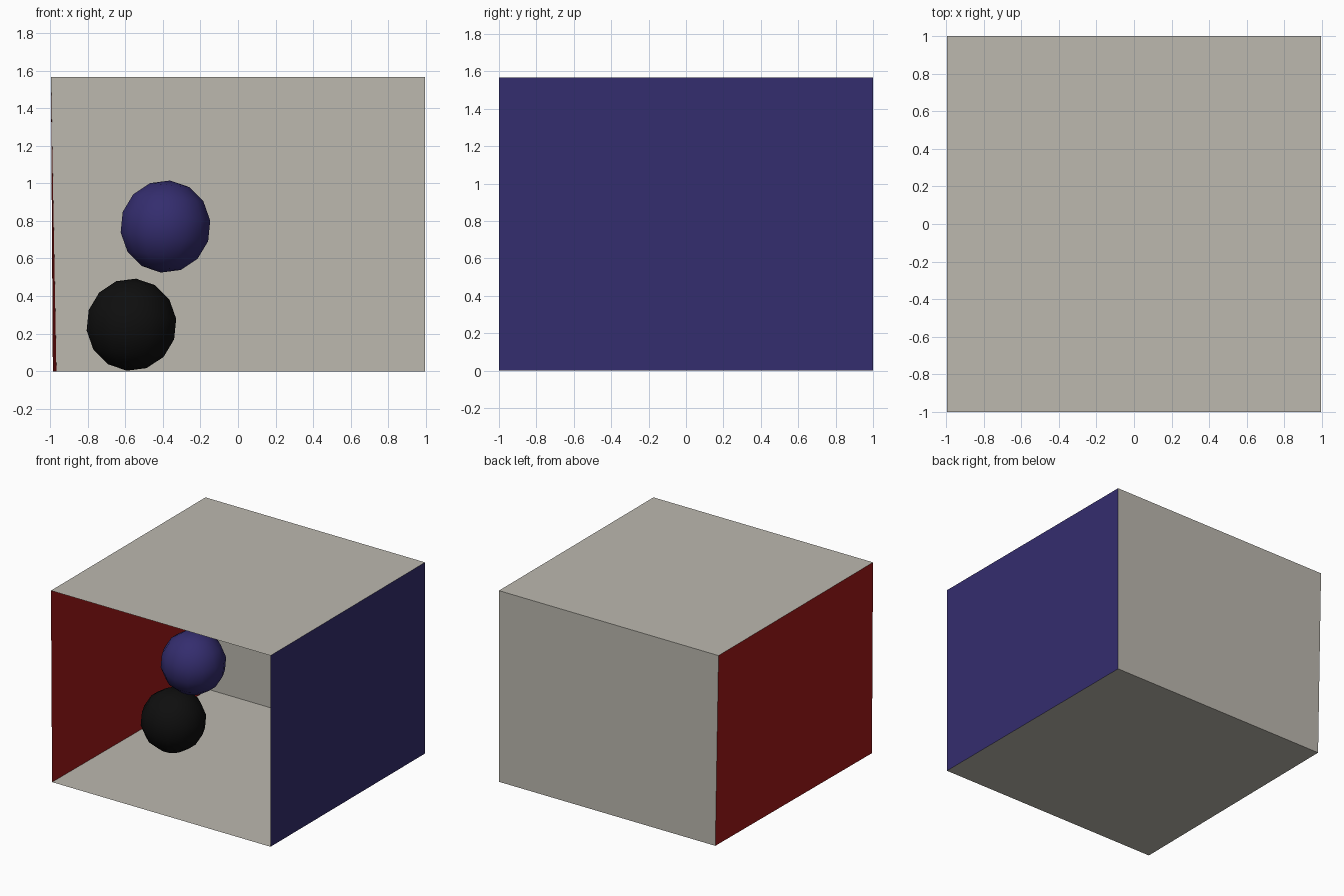
import bpy
import bmesh
from mathutils import Matrix

if "Cube" in bpy.data.objects:
    bpy.data.objects.remove(bpy.data.objects["Cube"])

# Room dimensions: the left wall leans slightly outwards towards the ceiling
R, T = 0.995, 1.566
FRONT, BACK = -1.0, 1.0
floor_fl, floor_bl = (-0.985, FRONT, 0), (-0.966, BACK, 0)
floor_fr, floor_br = (R, FRONT, 0), (R, BACK, 0)
ceil_fl, ceil_bl = (-R, FRONT, T), (-R, BACK, T)
ceil_fr, ceil_br = (R, FRONT, T), (R, BACK, T)


def material(name, rgb):
    mat = bpy.data.materials.new(name)
    mat.diffuse_color = (*rgb, 1)
    mat.use_nodes = True
    mat.node_tree.nodes["Principled BSDF"].inputs["Base Color"].default_value = mat.diffuse_color
    return mat


white = material("warm_white", (0.503, 0.481, 0.427))
red = material("red", (0.355, 0.0097, 0.0095))
blue = material("blue", (0.034, 0.026, 0.156))
black = material("black", (0.0045, 0.0045, 0.0045))


def finish(name, bm, mat):
    mesh = bpy.data.meshes.new(name)
    bm.to_mesh(mesh)
    bm.free()
    mesh.materials.append(mat)
    obj = bpy.data.objects.new(name, mesh)
    bpy.context.collection.objects.link(obj)
    return obj


def panel(name, corners, mat):
    bm = bmesh.new()
    bm.faces.new([bm.verts.new(c) for c in corners])
    return finish(name, bm, mat)


def ball(name, centre, radius, mat):
    # coarse smooth-shaded sphere, tilted a little
    bm = bmesh.new()
    bmesh.ops.create_uvsphere(bm, u_segments=14, v_segments=7, radius=radius)
    bm.transform(Matrix.Translation(centre) @ Matrix.Rotation(0.1, 4, 'Y'))
    for f in bm.faces:
        f.smooth = True
    return finish(name, bm, mat)


# Open-fronted room
panel("floor", (floor_fl, floor_fr, floor_br, floor_bl), white)
panel("ceiling", (ceil_fl, ceil_bl, ceil_br, ceil_fr), white)
panel("back_wall", (floor_bl, floor_br, ceil_br, ceil_bl), white)
panel("right_wall", (floor_br, floor_fr, ceil_fr, ceil_br), blue)
panel("left_wall", (floor_fl, floor_bl, ceil_bl, ceil_fl), red)

# Lamp panel just under the ceiling
lz = T - 0.01
panel("ceiling_lamp", ((-0.23, -0.18, lz), (-0.23, 0.19, lz),
                       (0.24, 0.19, lz), (0.24, -0.18, lz)), white)

# Two balls, one floating above the other
ball("lower_ball", (-0.567, -0.026, 0.248), 0.246, black)
ball("upper_ball", (-0.386, -0.026, 0.770), 0.246, blue)
